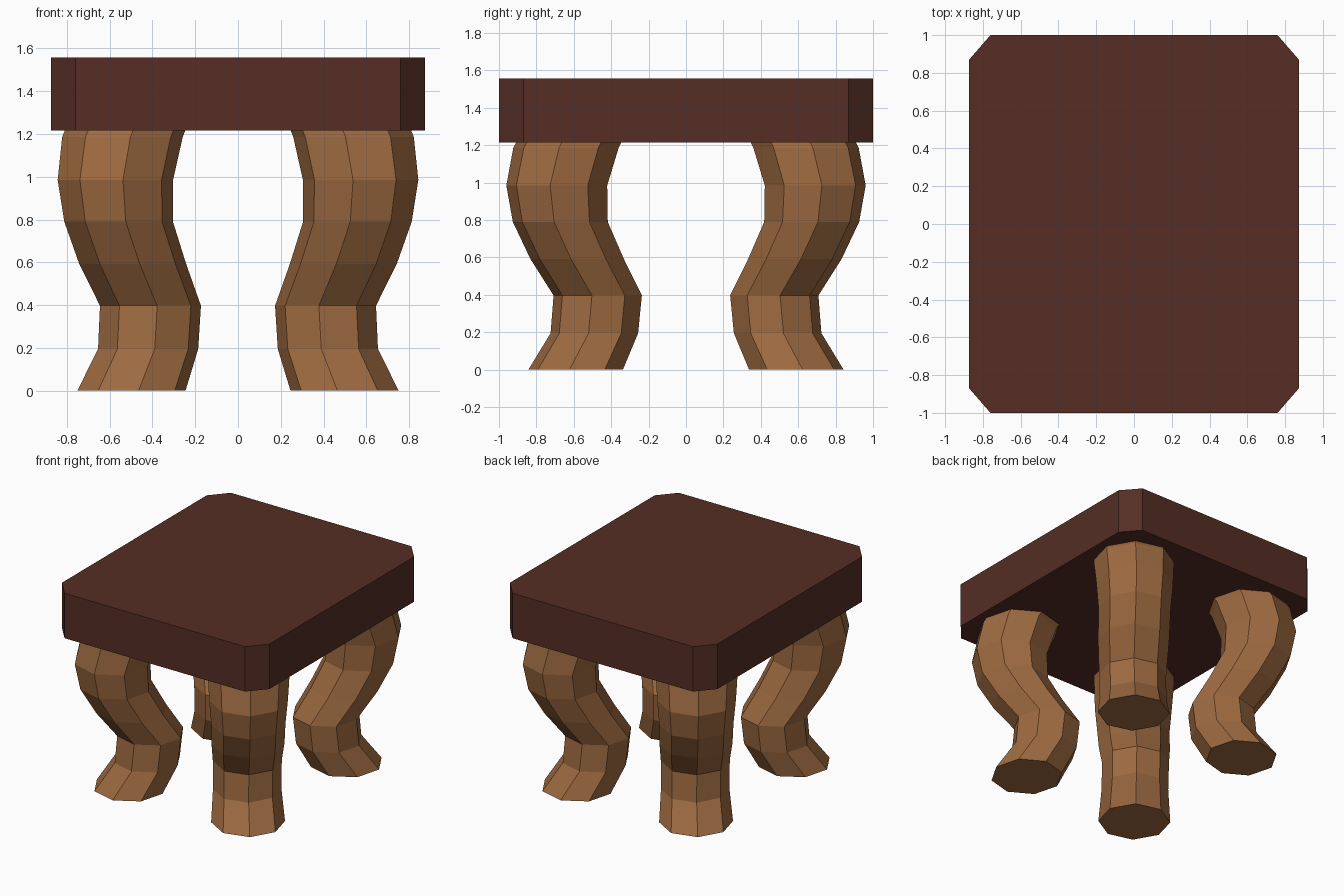
import bpy, bmesh, math

if "Cube" in bpy.data.objects:
    bpy.data.objects.remove(bpy.data.objects["Cube"])


def material(name, colour):
    m = bpy.data.materials.new(name)
    m.diffuse_color = (*colour, 1)
    m.use_nodes = True
    m.node_tree.nodes["Principled BSDF"].inputs["Base Color"].default_value = m.diffuse_color
    return m


def make_object(name, bm, mat):
    bmesh.ops.recalc_face_normals(bm, faces=bm.faces)
    me = bpy.data.meshes.new(name)
    bm.to_mesh(me)
    bm.free()
    me.materials.append(mat)
    ob = bpy.data.objects.new(name, me)
    bpy.context.collection.objects.link(ob)
    return ob


def loft(name, rings, mat):
    """Skin a list of equal-length rings and cap both ends."""
    bm = bmesh.new()
    loops = [[bm.verts.new(p) for p in ring] for ring in rings]
    n = len(loops[0])
    for a, b in zip(loops, loops[1:]):
        for i in range(n):
            j = (i + 1) % n
            bm.faces.new((a[i], a[j], b[j], b[i]))
    bm.faces.new(loops[0])
    bm.faces.new(loops[-1])
    return make_object(name, bm, mat)


dark_wood = material("dark wood", (0.09, 0.027, 0.018))
light_wood = material("light wood", (0.34, 0.145, 0.052))

# Seat slab with clipped corners
X, Y, CX, CY = 0.873, 1.0, 0.76, 0.87
outline = [(X, -CY), (X, CY), (CX, Y), (-CX, Y),
           (-X, CY), (-X, -CY), (-CX, -Y), (CX, -Y)]
loft("seat", [[(x, y, z) for x, y in outline] for z in (1.215, 1.557)], dark_wood)

# Curved legs: octagon rings (height, centre x, centre y, radius)
PROFILE = [(0.0, 0.498, 0.59, 0.255),
           (0.195, 0.42, 0.49, 0.236),
           (0.397, 0.409, 0.472, 0.238),
           (0.592, 0.492, 0.582, 0.252),
           (0.79, 0.558, 0.672, 0.256),
           (0.985, 0.573, 0.691, 0.272),
           (1.185, 0.54, 0.642, 0.284),
           (1.26, 0.51, 0.605, 0.284)]


def leg(name, sx, sy):
    rings = []
    for z, cx, cy, r in PROFILE:
        angles = [math.radians(7.5 + 45 * k) for k in range(8)]
        rings.append([(sx * (cx + r * math.cos(a)), sy * (cy + r * math.sin(a)), z)
                      for a in angles])
    loft(name, rings, light_wood)


for depth, sy in (("front", -1), ("back", 1)):
    for side, sx in (("left", -1), ("right", 1)):
        leg(f"{depth}_{side}_leg", sx, sy)
